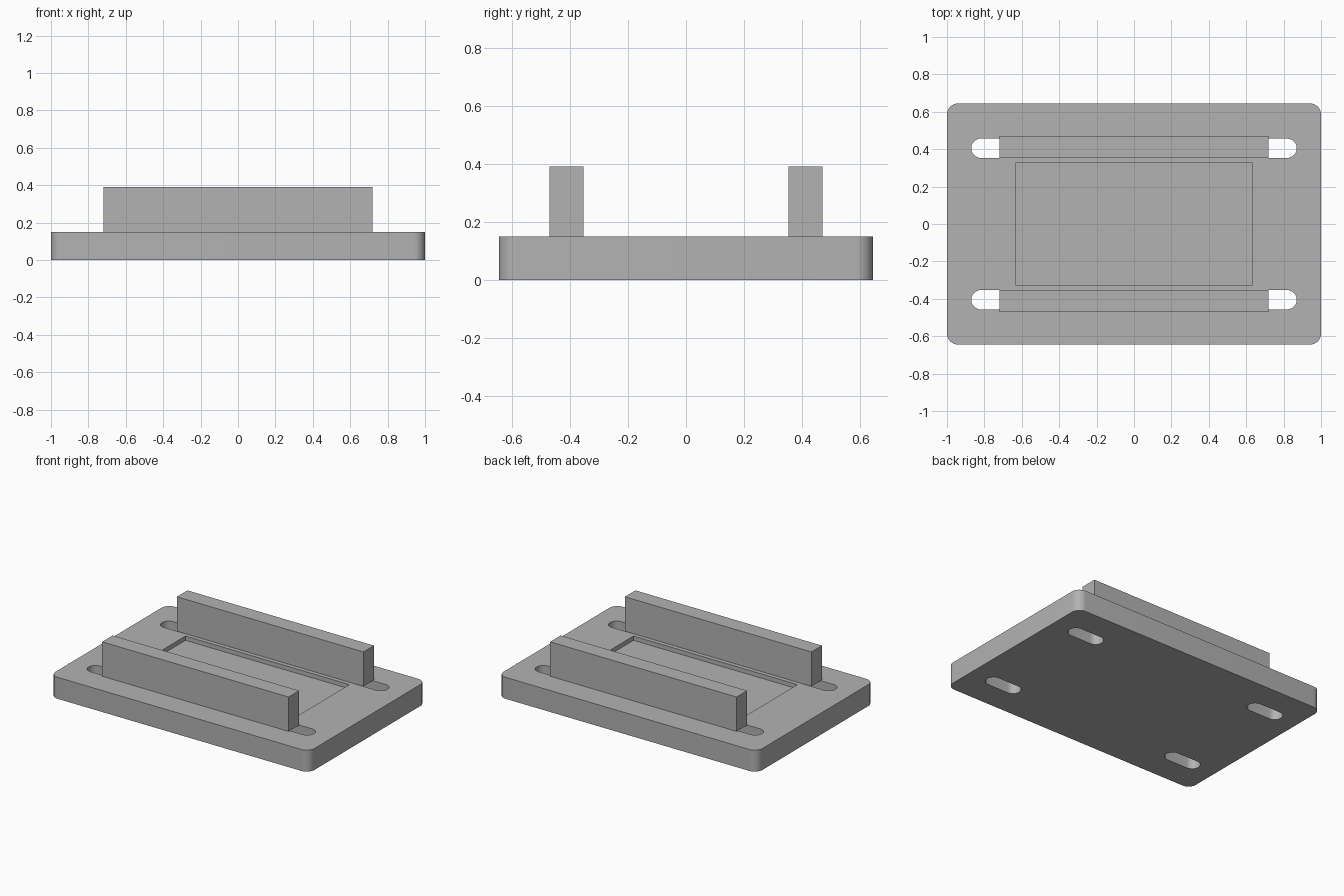
import bpy, bmesh
from math import cos, sin, pi, radians

if "Cube" in bpy.data.objects:
    bpy.data.objects.remove(bpy.data.objects["Cube"], do_unlink=True)

PLATE_TOP, RAIL_TOP = 0.15, 0.39
SLOT_Y, SLOT_R = 0.405, 0.052

grey = bpy.data.materials.new("plain grey")
grey.use_nodes = True
colour = (0.45, 0.45, 0.45, 1)
grey.diffuse_color = colour
grey.node_tree.nodes["Principled BSDF"].inputs["Base Color"].default_value = colour


def rounded_prism(name, centre, half, radius, z0, z1, steps=10):
    """Upright block whose outline is a rectangle with rounded corners."""
    cx, cy = centre
    ix, iy = half[0] - radius, half[1] - radius
    outline = []
    for q, (sx, sy) in enumerate([(1, 1), (-1, 1), (-1, -1), (1, -1)]):
        for i in range(steps + 1 if radius else 1):
            a = (q + i / steps) * pi / 2
            outline.append((cx + sx * ix + radius * cos(a),
                            cy + sy * iy + radius * sin(a), z0))
    bm = bmesh.new()
    base = bm.faces.new([bm.verts.new(p) for p in outline])
    top = bmesh.ops.extrude_face_region(bm, geom=[base])["geom"]
    bmesh.ops.translate(bm, vec=(0, 0, z1 - z0),
                        verts=[g for g in top if isinstance(g, bmesh.types.BMVert)])
    bmesh.ops.remove_doubles(bm, verts=bm.verts, dist=1e-5)
    bmesh.ops.recalc_face_normals(bm, faces=bm.faces)
    mesh = bpy.data.meshes.new(name)
    bm.to_mesh(mesh)
    bm.free()
    mesh.materials.append(grey)
    obj = bpy.data.objects.new(name, mesh)
    bpy.context.collection.objects.link(obj)
    return obj


def cut(target, cutter):
    """Subtract the cutter from the target and discard it."""
    mod = target.modifiers.new("cut", "BOOLEAN")
    mod.operation, mod.solver, mod.object = "DIFFERENCE", "EXACT", cutter
    bpy.context.view_layer.objects.active = target
    bpy.ops.object.modifier_apply(modifier=mod.name)
    bpy.data.objects.remove(cutter, do_unlink=True)


# Base plate with rounded corners
plate = rounded_prism("base_plate", (0, 0), (1, 0.645), 0.06, 0, PLATE_TOP)

# Shallow pocket between the rails
cut(plate, rounded_prism("pocket_cutter", (0, 0), (0.633, 0.325), 0,
                         PLATE_TOP - 0.03, PLATE_TOP + 0.1))

# Four through slots, partly covered by the rails
for sx in (-1, 1):
    for sy in (-1, 1):
        cut(plate, rounded_prism("slot_cutter", (sx * 0.738, sy * SLOT_Y),
                                 (0.132, SLOT_R - 0.0001), SLOT_R - 0.0002, -0.1, PLATE_TOP + 0.1))

# Front and back rails
for name, sy in (("front_rail", -1), ("back_rail", 1)):
    rounded_prism(name, (0, sy * 0.412), (0.72, 0.058), 0, PLATE_TOP, RAIL_TOP)

# Smooth the rounded corners and slot ends, keep other edges sharp
bpy.ops.object.select_all(action="DESELECT")
plate.select_set(True)
bpy.context.view_layer.objects.active = plate
bpy.ops.object.shade_smooth_by_angle(angle=radians(30))
